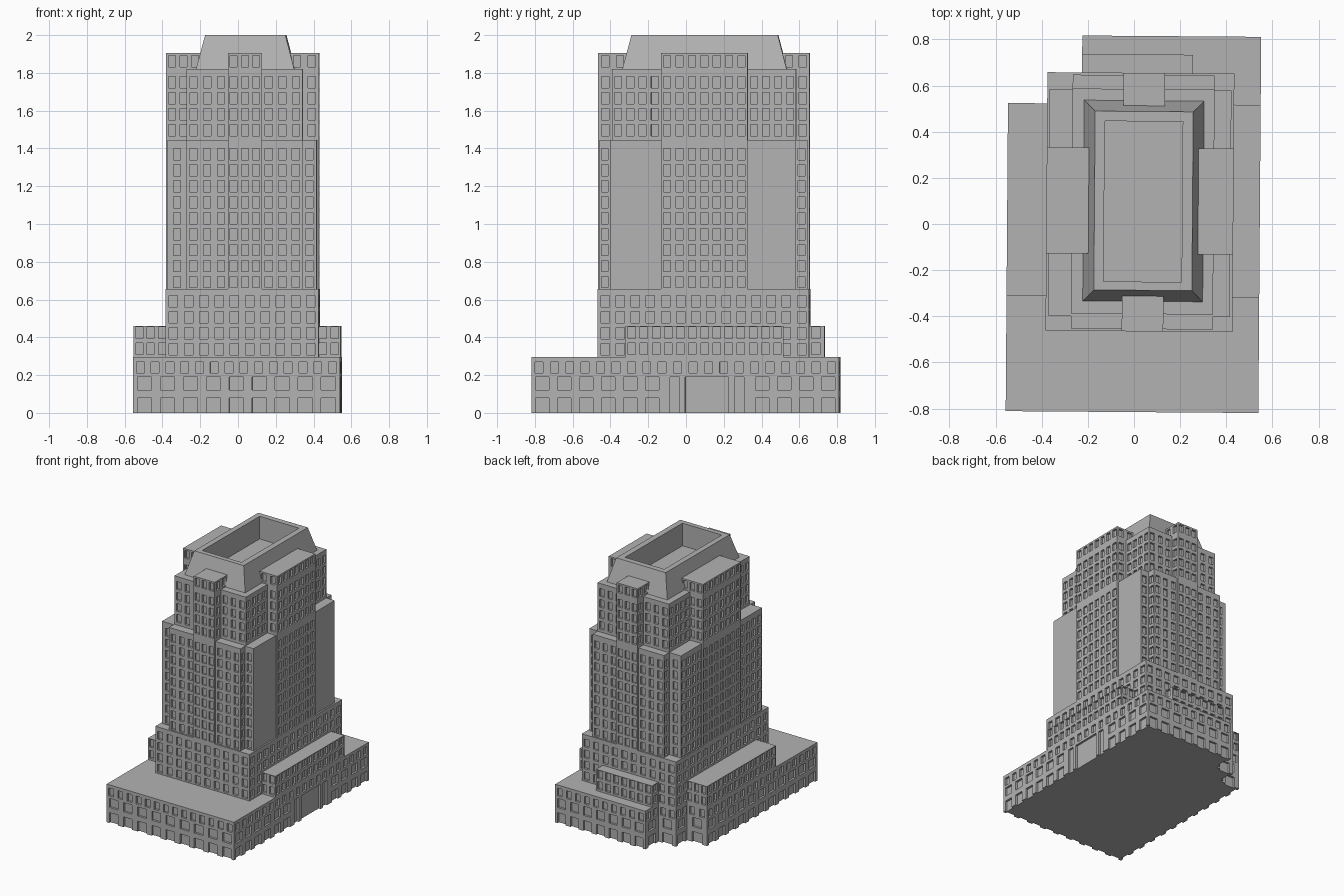
import bpy, bmesh, math
from mathutils import Vector

cube = bpy.data.objects.get("Cube")
if cube:
    bpy.data.objects.remove(cube, do_unlink=True)

stone = bpy.data.materials.new("grey_stone")
stone.use_nodes = True
GREY = (0.45, 0.45, 0.45, 1)
stone.diffuse_color = GREY
stone.node_tree.nodes["Principled BSDF"].inputs["Base Color"].default_value = GREY

DEPTH = 0.016       # window recess
TURN = -0.0075      # slight turn of the whole building


def finish(name, bm):
    bmesh.ops.remove_doubles(bm, verts=bm.verts, dist=0.0001)
    mesh = bpy.data.meshes.new(name)
    bm.to_mesh(mesh)
    bm.free()
    mesh.materials.append(stone)
    obj = bpy.data.objects.new(name, mesh)
    obj.rotation_euler.z = TURN
    bpy.context.collection.objects.link(obj)


def face(bm, points):
    bm.faces.new([bm.verts.new(p) for p in points])


def columns(length, pitch, width, gap):
    """Evenly spread window intervals along a wall, leaving the gap free."""
    if length < 0.05:
        return []
    n = int(length / pitch + 0.45)
    step = length / max(n, 1)
    half = min(width, step * 0.62) / 2
    spans = [((i + 0.5) * step - half, (i + 0.5) * step + half) for i in range(n)]
    return [s for s in spans if not gap or s[1] < gap[0] or s[0] > gap[1]]


def wall(bm, a, b, z0, z1, rows, gap=None, doors=()):
    """Wall from a to b with recessed windows; returns its bottom edge points."""
    a, b = Vector(a), Vector(b)
    d = (b - a).normalized()
    length = (b - a).length
    inward = Vector((-d.y, d.x)) * DEPTH

    def at(u, z, deep=False):
        p = a + d * u + (inward if deep else Vector((0, 0)))
        return (p.x, p.y, z)

    def quad(u0, u1, lo, hi, deep=False):
        if u1 - u0 > 1e-5 and hi - lo > 1e-5:
            face(bm, [at(u0, lo, deep), at(u1, lo, deep), at(u1, hi, deep), at(u0, hi, deep)])

    bottom, z = [at(0, z0)], z0
    for centre, height, pitch, width in rows:
        lo, hi = max(z0, centre - height / 2), centre + height / 2
        quad(0, length, z, lo)
        u = 0
        grounded = lo - z0 < 1e-5
        spans = columns(length, pitch, width, gap if hi < 0.2 else None)
        if hi < 0.2:
            spans = sorted(spans + list(doors))
        for s, e in spans:
            quad(u, s, lo, hi)
            quad(s, e, lo, hi, True)
            face(bm, [at(s, lo), at(s, lo, True), at(s, hi, True), at(s, hi)])
            face(bm, [at(e, lo, True), at(e, lo), at(e, hi), at(e, hi, True)])
            # door recesses run through the bands, so only true window ends get caps
            door = (s, e) in doors
            if not grounded and not door:
                face(bm, [at(s, lo), at(e, lo), at(e, lo, True), at(s, lo, True)])
            if not door or hi > 0.15:
                face(bm, [at(s, hi, True), at(e, hi, True), at(e, hi), at(s, hi)])
            if grounded:
                bottom += [at(s, lo), at(s, lo, True), at(e, lo, True), at(e, lo)]
            u = e
        quad(u, length, lo, hi)
        z = hi
        # carry doors through the solid band up to the next row
        if doors and hi < 0.1:
            nxt, u = rows[1][0] - rows[1][1] / 2, 0
            for s, e in doors:
                quad(u, s, hi, nxt)
                quad(s, e, hi, nxt, True)
                face(bm, [at(s, hi), at(s, hi, True), at(s, nxt, True), at(s, nxt)])
                face(bm, [at(e, hi, True), at(e, hi), at(e, nxt), at(e, nxt, True)])
                u = e
            quad(u, length, hi, nxt)
            z = nxt
    quad(0, length, z, z1)
    return bottom


def storey_block(name, outline, z0, z1, rows, blank=(), gaps={}, doors={}):
    bm = bmesh.new()
    floor = []
    for i, a in enumerate(outline):
        b = outline[(i + 1) % len(outline)]
        floor += wall(bm, a, b, z0, z1, [] if i in blank else rows,
                      gaps.get(i), doors.get(i, ()))
    face(bm, floor[::-1])
    face(bm, [(x, y, z1) for x, y in outline])
    finish(name, bm)


def rect(x0, x1, y0, y1):
    return [(x0, y0), (x1, y0), (x1, y1), (x0, y1)]


def floors(start, count, pitch=0.066, width=0.038, height=0.06):
    return [(start + i * 0.0845, height, pitch, width) for i in range(count)]


# Podium with large openings, a side entrance and a notched rear corner
podium = [(-0.55, -0.815), (0.545, -0.815), (0.545, 0.815), (-0.23, 0.815),
          (-0.23, 0.655), (-0.38, 0.655), (-0.38, 0.52), (-0.55, 0.52)]
podium_rows = [(0.04, 0.08, 0.118, 0.085), (0.155, 0.07, 0.118, 0.076),
               (0.24, 0.06, 0.08, 0.042)]
storey_block("podium", podium, 0, 0.295, podium_rows, gaps={1: (0.7, 1.16)},
             doors={1: [(0.735, 0.785), (0.815, 1.045), (1.075, 1.125)]})

# Low setback wings on the sides and the back
low_rows = floors(0.34, 2, 0.066, 0.045)
for name, box in (("right_wing", (-0.55, -0.37, -0.315, 0.52)),
                  ("left_wing", (0.42, 0.545, -0.315, 0.52)),
                  ("back_wing", (-0.23, 0.25, 0.64, 0.735))):
    storey_block(name, rect(*box), 0.295, 0.46, low_rows)

# Lower tower
storey_block("lower_tower", rect(-0.38, 0.43, -0.465, 0.655), 0.295, 0.655,
             floors(0.337, 4, 0.08, 0.045))

# Middle tower: stepped corners, walls split where the bays stand
FX, SY = (-0.05, 0.13), (-0.13, 0.33)
middle = [(-0.27, -0.455), (FX[0], -0.455), (FX[1], -0.455), (0.345, -0.455),
          (0.345, -0.4), (0.418, -0.4), (0.418, SY[0]), (0.418, SY[1]),
          (0.418, 0.582), (0.345, 0.582), (0.345, 0.645), (FX[1], 0.645),
          (FX[0], 0.645), (-0.27, 0.645), (-0.27, 0.582), (-0.37, 0.582),
          (-0.37, SY[1]), (-0.37, SY[0]), (-0.37, -0.4), (-0.27, -0.4)]
storey_block("middle_tower", middle, 0.655, 1.445, floors(0.693, 9),
             blank=(1, 5, 6, 7, 11, 16))

# Upper tower
upper = [(-0.27, -0.39), (FX[0], -0.39), (FX[1], -0.39), (0.345, -0.39),
         (0.345, SY[0]), (0.345, SY[1]), (0.345, 0.585), (FX[1], 0.585),
         (FX[0], 0.585), (-0.27, 0.585), (-0.27, SY[1]), (-0.27, SY[0])]
storey_block("upper_tower", upper, 1.445, 1.82, floors(1.497, 4), blank=(1, 4, 7, 10))

# Projecting bays rising past the roof on all four sides
bay_rows = floors(0.693, 9) + floors(1.497, 4) + floors(1.862, 1)
for name, box in (("front_bay", (*FX, -0.465, -0.31)), ("back_bay", (*FX, 0.51, 0.655)),
                  ("right_bay", (-0.38, -0.195, *SY)), ("left_bay", (0.275, 0.43, *SY))):
    storey_block(name, rect(*box), 0.655, 1.905, bay_rows)

# Hollow sloping crown
bm = bmesh.new()
rings = []
for box, z in (((-0.22, 0.3, -0.335, 0.535), 1.82), ((-0.172, 0.253, -0.287, 0.488), 2.0),
               ((-0.13, 0.208, -0.25, 0.445), 2.0), ((-0.13, 0.208, -0.25, 0.445), 1.825)):
    rings.append([bm.verts.new((x, y, z)) for x, y in rect(*box)])
for low, high in zip(rings, rings[1:]):
    for i in range(4):
        j = (i + 1) % 4
        bm.faces.new((low[i], low[j], high[j], high[i]))
bm.faces.new(rings[-1])
finish("crown", bm)
